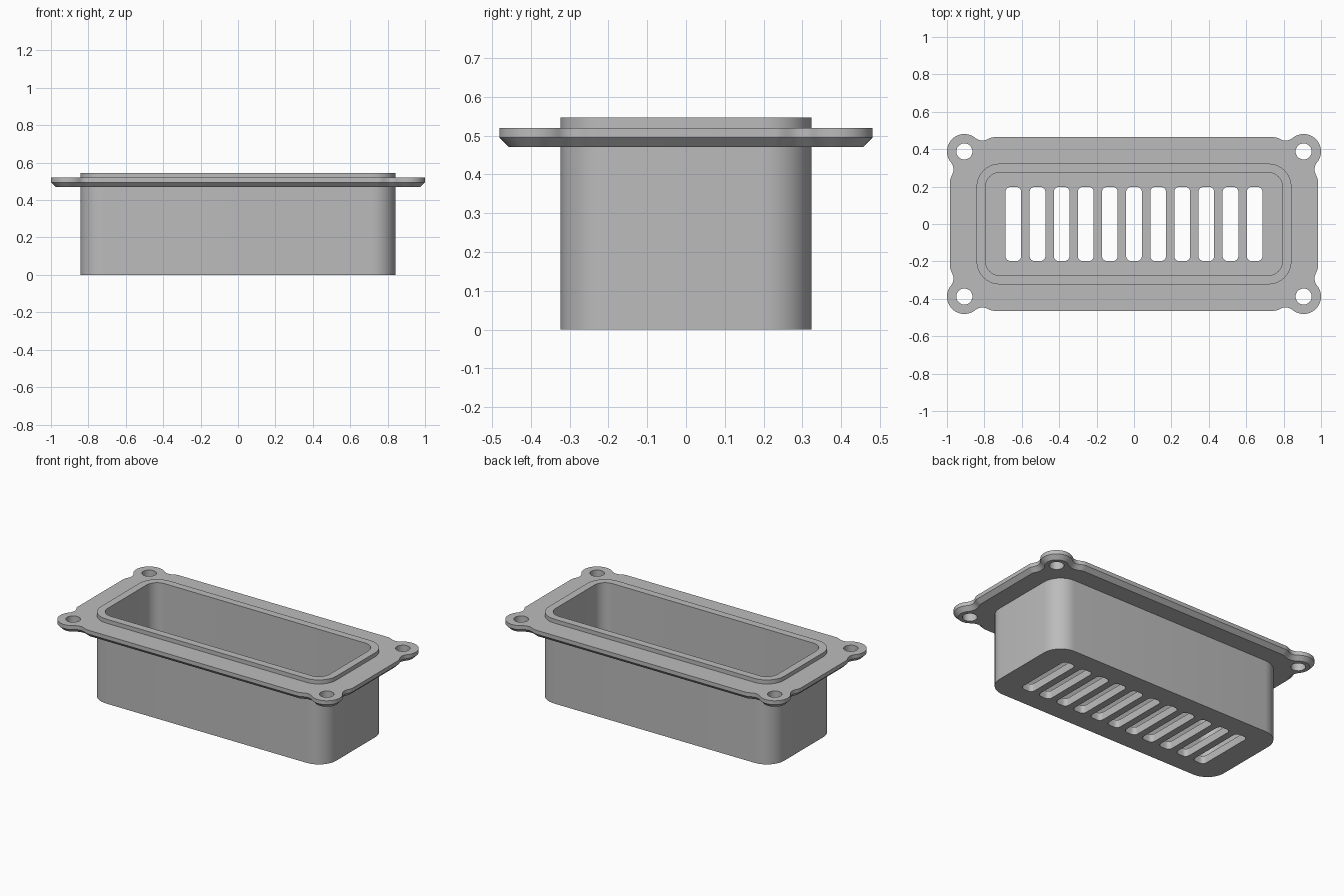
import bpy, bmesh
from math import pi, sin, cos, atan2, hypot
from mathutils import Vector

cube = bpy.data.objects.get("Cube")
if cube:
    bpy.data.objects.remove(cube, do_unlink=True)

grey = bpy.data.materials.new("plain grey")
grey.use_nodes = True
grey.diffuse_color = (0.5, 0.5, 0.5, 1)
grey.node_tree.nodes["Principled BSDF"].inputs["Base Color"].default_value = (0.5, 0.5, 0.5, 1)


def arc(cx, cy, r, a0, a1, n):
    return [(cx + r * cos(a0 + (a1 - a0) * i / n), cy + r * sin(a0 + (a1 - a0) * i / n))
            for i in range(n + 1)]


def rounded_rect(hx, hy, r, n=10, cx=0):
    pts = []
    for q, (sx, sy) in enumerate(((1, 1), (-1, 1), (-1, -1), (1, -1))):
        pts += arc(cx + sx * (hx - r), sy * (hy - r), r, q * pi / 2, (q + 1) * pi / 2, n)
    return pts


def inset(pts, d):
    """Move a clockwise outline inwards by d."""
    out = []
    for i, p in enumerate(pts):
        a, b = Vector(pts[i - 1]), Vector(pts[(i + 1) % len(pts)])
        p = Vector(p)
        t = ((p - a).normalized() + (b - p).normalized()).normalized()
        out.append((p.x + t.y * d, p.y - t.x * d))
    return out


def ring(bm, pts, z):
    verts = [bm.verts.new((x, y, z)) for x, y in pts]
    return [bm.edges.new((v, verts[(i + 1) % len(verts)])) for i, v in enumerate(verts)]


def loft(bm, a, b):
    va, vb = ([e.verts[0] for e in r] for r in (a, b))
    for i in range(len(va)):
        j = (i + 1) % len(va)
        bm.faces.new((va[i], va[j], vb[j], vb[i]))


def cap(bm, rings, up):
    edges = [e for r in rings for e in r]
    bmesh.ops.triangle_fill(bm, use_beauty=True, edges=edges, normal=(0, 0, up))


def finish(bm, name):
    bmesh.ops.recalc_face_normals(bm, faces=bm.faces)
    mesh = bpy.data.meshes.new(name)
    bm.to_mesh(mesh)
    bm.free()
    mesh.materials.append(grey)
    ob = bpy.data.objects.new(name, mesh)
    bpy.context.collection.objects.link(ob)
    bpy.ops.object.select_all(action='DESELECT')
    ob.select_set(True)
    bpy.context.view_layer.objects.active = ob
    bpy.ops.object.shade_smooth_by_angle(angle=pi / 6)


# Tray: open box with rounded corners and a slotted floor
HX, HY, WALL, TOP, FLOOR = 0.842, 0.323, 0.048, 0.546, 0.05
bm = bmesh.new()
outer, inner = rounded_rect(HX, HY, 0.125), rounded_rect(HX - WALL, HY - WALL, 0.077)
out_low, out_top = ring(bm, outer, 0), ring(bm, outer, TOP)
in_low, in_top = ring(bm, inner, FLOOR), ring(bm, inner, TOP)
loft(bm, out_low, out_top)
loft(bm, out_top, in_top)
loft(bm, in_top, in_low)
slots_low, slots_high = [], []
for k in range(-5, 6):
    slot = rounded_rect(0.042, 0.198, 0.026, 6, k * 0.129)
    slots_low.append(ring(bm, slot, 0))
    slots_high.append(ring(bm, slot, FLOOR))
    loft(bm, slots_low[-1], slots_high[-1])
cap(bm, [out_low] + slots_low, -1)
cap(bm, [in_low] + slots_high, 1)
finish(bm, "tray")

# Flange outline: one ear with its waisted neck, mirrored to four corners
EX, EY, EAR, EDGE, DIP, FILLET = 0.907, 0.388, 0.093, 0.076, 0.058, 0.06
fv = DIP + FILLET
fu = ((EAR + FILLET) ** 2 - fv ** 2) ** 0.5
side = [(fu + 0.06 * (1 - t / 10), DIP + (EDGE - DIP) * (1 - cos(pi * (1 - t / 10))) / 2)
        for t in range(10)]
side += arc(fu, fv, FILLET, -pi / 2, atan2(-fv, -fu) , 8)
side += arc(0, 0, EAR, atan2(fv, fu), 3 * pi / 4, 12)[1:]
corner = side + [(-v, -u) for u, v in reversed(side[:-1])]
outline = []
for sx, sy in ((1, 1), (1, -1), (-1, -1), (-1, 1)):
    pts = [(sx * (EX - u), sy * (EY + v)) for u, v in corner]
    outline += pts if sx * sy > 0 else pts[::-1]

# Flange: plate with chamfered underside and four screw holes
Z0, Z1, Z2 = 0.47, 0.495, 0.52
bm = bmesh.new()
low, mid, high = ring(bm, inset(outline, 0.025), Z0), ring(bm, outline, Z1), ring(bm, outline, Z2)
loft(bm, low, mid)
loft(bm, mid, high)
openings = [rounded_rect(HX - 0.02, HY - 0.02, 0.105)]
openings += [arc(sx * EX, sy * EY, 0.043, 0, 2 * pi, 32)[:-1] for sx in (1, -1) for sy in (1, -1)]
lows, highs = [low], [high]
for pts in openings:
    lows.append(ring(bm, pts, Z0))
    highs.append(ring(bm, pts, Z2))
    loft(bm, lows[-1], highs[-1])
cap(bm, lows, -1)
cap(bm, highs, 1)
finish(bm, "flange")
